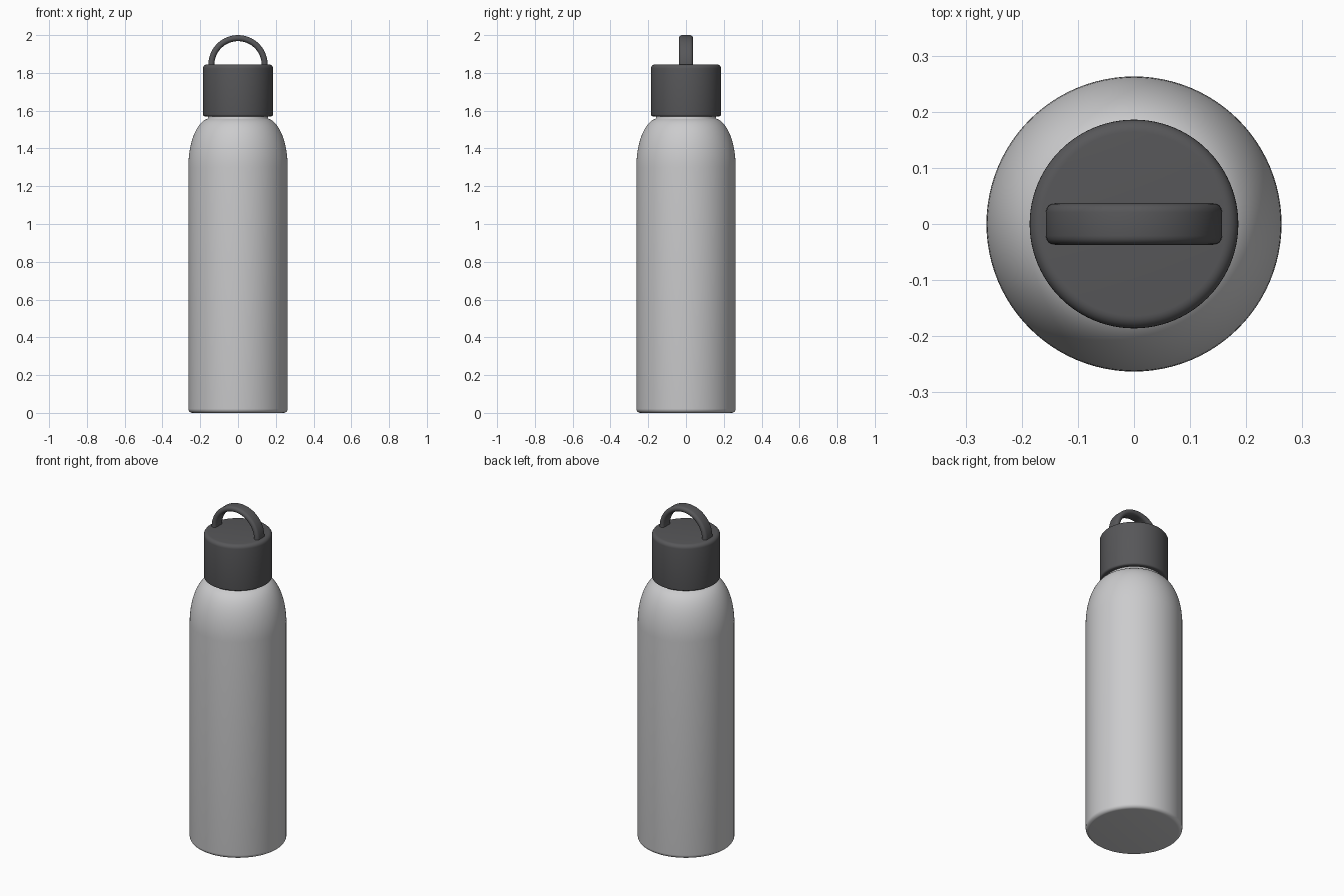
import bpy, math
from math import sin, cos, pi

cube = bpy.data.objects.get("Cube")
if cube:
    bpy.data.objects.remove(cube, do_unlink=True)


def material(name, colour):
    m = bpy.data.materials.new(name)
    m.use_nodes = True
    m.diffuse_color = colour
    m.node_tree.nodes["Principled BSDF"].inputs["Base Color"].default_value = colour
    return m


steel = material("light grey", (0.6, 0.6, 0.61, 1))
plastic = material("dark grey", (0.095, 0.095, 0.1, 1))


def build(name, verts, faces, mat):
    mesh = bpy.data.meshes.new(name)
    mesh.from_pydata(verts, [], faces)
    mesh.materials.append(mat)
    obj = bpy.data.objects.new(name, mesh)
    bpy.context.collection.objects.link(obj)
    bpy.ops.object.select_all(action='DESELECT')
    obj.select_set(True)
    bpy.context.view_layer.objects.active = obj
    bpy.ops.object.shade_smooth_by_angle(angle=math.radians(40))
    return obj


def skin(rings, n):
    """Quads between successive rings, with a cap at each end."""
    faces = [(r * n + i, r * n + (i + 1) % n, (r + 1) * n + (i + 1) % n, (r + 1) * n + i)
             for r in range(rings - 1) for i in range(n)]
    faces.append(tuple(reversed(range(n))))
    faces.append(tuple(range((rings - 1) * n, rings * n)))
    return faces


def lathe(name, profile, mat, n=96):
    verts = [(r * cos(2 * pi * i / n), r * sin(2 * pi * i / n), z)
             for r, z in profile for i in range(n)]
    return build(name, verts, skin(len(profile), n), mat)


def arc(r, z, rx, rz, start, end, steps):
    """Elliptical arc of profile points around (r, z)."""
    angles = [math.radians(start + (end - start) * i / steps) for i in range(steps + 1)]
    return [(r + rx * cos(a), z + rz * sin(a)) for a in angles]


# Bottle body: rounded foot, straight wall, domed shoulder and short neck
lathe("bottle_body",
      arc(0.241, 0.022, 0.022, 0.022, -90, 0, 6)
      + arc(0.145, 1.30, 0.118, 0.26, 0, 82, 16)
      + [(0.16, 1.56), (0.16, 1.6)], steel)

# Screw cap with softened rims
lathe("cap",
      arc(0.176, 1.58, 0.01, 0.01, -90, 0, 4)
      + arc(0.164, 1.823, 0.022, 0.022, 0, 90, 6), plastic)

# Carry loop: a rounded strap section swept along a half circle
section = []
for side, start in ((1, -90), (-1, 90)):
    for i in range(9):
        a = math.radians(start + 180 * i / 8)
        section.append((0.016 * sin(a), side * 0.021 + 0.016 * cos(a)))
n = len(section)
loop_radius, steps = 0.141, 48
verts = []
# legs run slightly into the cap
stations = [(0, -0.02)] + [(pi * i / steps, 0) for i in range(steps + 1)] + [(pi, -0.02)]
for a, drop in stations:
    for d, y in section:
        r = loop_radius + d
        verts.append((r * cos(a), y, 1.843 + drop + r * sin(a)))
build("carry_loop", verts, skin(len(stations), n), plastic)
